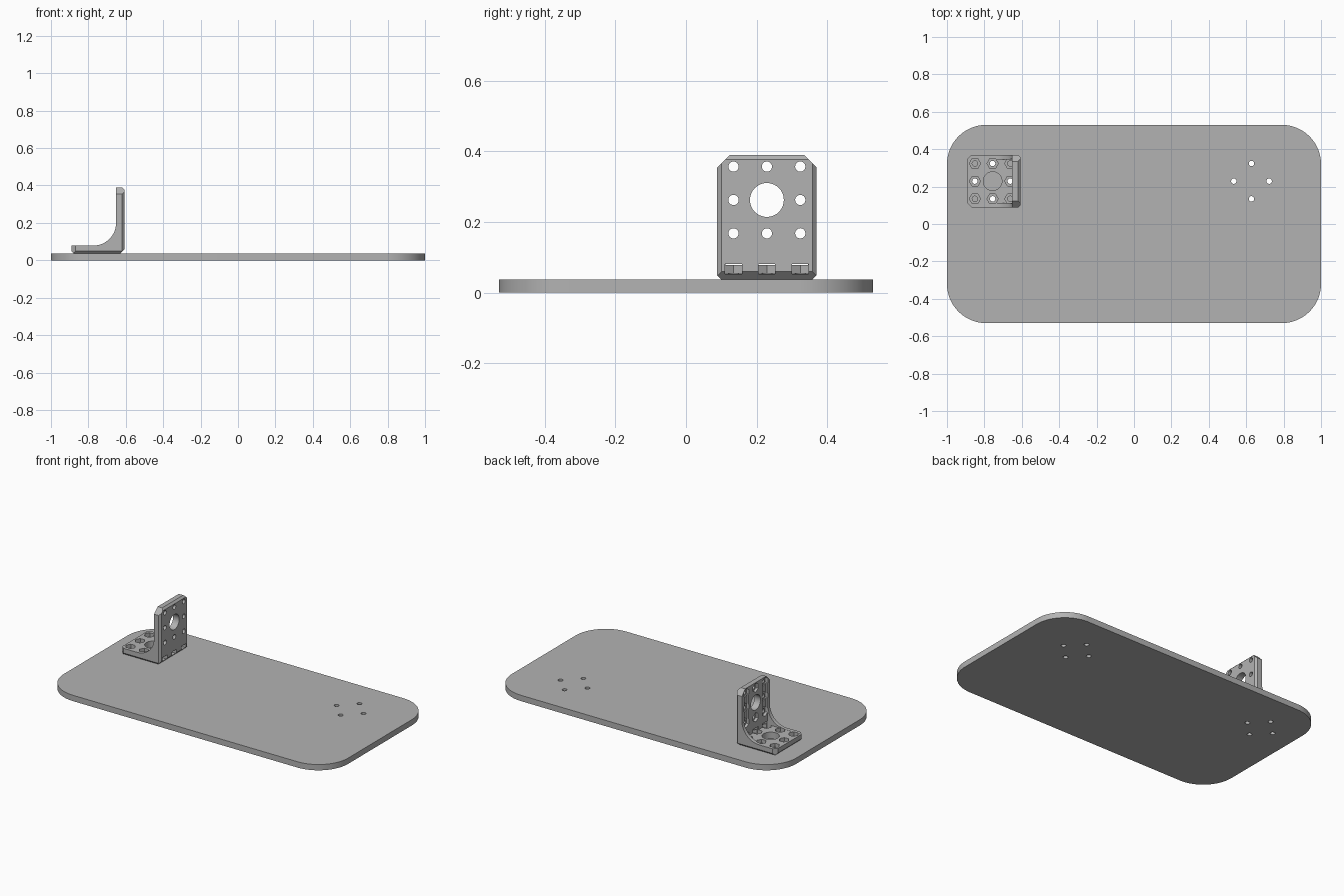
import bpy, bmesh, math
from mathutils import Vector

old = bpy.data.objects.get("Cube")
if old:
    bpy.data.objects.remove(old, do_unlink=True)

grey = bpy.data.materials.new("plain grey")
grey.use_nodes = True
colour = (0.45, 0.45, 0.45, 1)
grey.diffuse_color = colour
grey.node_tree.nodes["Principled BSDF"].inputs["Base Color"].default_value = colour


def to_object(bm, name):
    bmesh.ops.recalc_face_normals(bm, faces=bm.faces)
    mesh = bpy.data.meshes.new(name)
    bm.to_mesh(mesh)
    bm.free()
    obj = bpy.data.objects.new(name, mesh)
    bpy.context.collection.objects.link(obj)
    mesh.materials.append(grey)
    return obj


def prism(name, points, direction):
    """Extrude a flat outline of 3D points along a direction."""
    bm = bmesh.new()
    face = bm.faces.new([bm.verts.new(p) for p in points])
    out = bmesh.ops.extrude_face_region(bm, geom=[face])
    moved = [v for v in out["geom"] if isinstance(v, bmesh.types.BMVert)]
    bmesh.ops.translate(bm, verts=moved, vec=direction)
    return to_object(bm, name)


def box_mesh(low, high):
    bm = bmesh.new()
    bmesh.ops.create_cube(bm, size=1)
    for v in bm.verts:
        v.co = [high[i] if v.co[i] > 0 else low[i] for i in range(3)]
    return bm


def cut(target, cutter):
    cutter.hide_render = True
    mod = target.modifiers.new("cut", "BOOLEAN")
    mod.operation = "DIFFERENCE"
    mod.solver = "EXACT"
    mod.object = cutter
    bpy.context.view_layer.objects.active = target
    bpy.ops.object.modifier_apply(modifier=mod.name)
    bpy.data.objects.remove(cutter, do_unlink=True)


def cut_box(target, low, high):
    cut(target, to_object(box_mesh(low, high), "box_cutter"))


def drill(target, start, length, radius, axis="z", sides=24):
    """Round hole or hexagonal pocket, running along +axis from start."""
    points = []
    for i in range(sides):
        a = 2 * math.pi * i / sides
        u, v = radius * math.cos(a), radius * math.sin(a)
        points.append(Vector(start) + Vector((u, v, 0) if axis == "z" else (0, v, u)))
    cut(target, prism("drill", points,
                      (0, 0, length) if axis == "z" else (length, 0, 0)))


def arc(cx, cy, r, start, end, steps):
    return [(cx + r * math.cos(math.radians(start + (end - start) * i / steps)),
             cy + r * math.sin(math.radians(start + (end - start) * i / steps)))
            for i in range(steps + 1)]


# Shared layout
TOP, CX, CY, PITCH = 0.037, -0.756, 0.229, 0.0945
X0, X1, Z1, HALF = -0.89, -0.608, 0.389, 0.141
WALL, FLOOR, WALL_Z = -0.652, 0.079, 0.262
HOLE = 0.0145
grid = [(i, j) for i in (-1, 0, 1) for j in (-1, 0, 1)]
cross = [(1, 0), (-1, 0), (0, 1), (0, -1)]

# Base plate with rounded corners
R = 0.21
outline = []
for sx, sy, a in ((1, 1, 0), (-1, 1, 90), (-1, -1, 180), (1, -1, 270)):
    outline += arc(sx * (1 - R), sy * (0.53 - R), R, a, a + 90, 16)
base_plate = prism("base_plate", [(x, y, 0) for x, y in outline], (0, 0, TOP))

# Two cross patterns of mounting holes
for x in (CX, 0.628):
    for i, j in cross:
        drill(base_plate, (x + i * PITCH, CY + j * PITCH, -0.1), 0.3, HOLE)

# Angle bracket: chamfered block
low, high = (X0, CY - HALF, TOP), (X1, CY + HALF, Z1)
bm = box_mesh(low, high)


def chamfer(sx, sy, sz, depth):
    normal = Vector((sx, sy, sz))
    corner = Vector([high[i] if normal[i] > 0 else low[i] for i in range(3)])
    axis = 0 if sx else 1
    corner[axis] -= normal[axis] * depth
    res = bmesh.ops.bisect_plane(bm, geom=bm.verts[:] + bm.edges[:] + bm.faces[:],
                                 plane_co=corner, plane_no=normal, clear_outer=True)
    edges = [e for e in res["geom_cut"] if isinstance(e, bmesh.types.BMEdge)]
    bmesh.ops.holes_fill(bm, edges=edges)


for s in (-1, 1):
    chamfer(0, s, 1, 0.035)
    chamfer(-1, s, 0, 0.022)
    chamfer(1, s, 0, 0.012)
    chamfer(0, s, -1, 0.012)
chamfer(1, 0, -1, 0.022)
chamfer(1, 0, 1, 0.012)
chamfer(-1, 0, -1, 0.012)
bracket = to_object(bm, "angle_bracket")

# Curved gusset profile, then the hollow between the gussets
r = WALL + 0.772
profile = [(WALL, 0.6)] + arc(WALL - r, FLOOR + r, r, 0, -90, 16)
profile += [(-1.1, FLOOR), (-1.1, 0.6)]
cut(bracket, prism("gusset_cutter", [(x, CY - 0.3, z) for x, z in profile], (0, 0.6, 0)))
inner = HALF - 0.024
cut_box(bracket, (-1.2, CY - inner, FLOOR - 0.001), (WALL + 0.001, CY + inner, 0.7))

# Large centre openings
drill(bracket, (CX, CY, -0.1), 0.3, 0.05, sides=40)
drill(bracket, (-0.7, CY, WALL_Z), 0.3, 0.048, "x", 40)

# Bolt holes with hexagonal nut pockets on both legs
for i, j in grid:
    if (i, j) == (0, 0):
        continue
    y = CY + j * PITCH
    x, z = CX + i * PITCH, WALL_Z + i * PITCH
    drill(bracket, (x, y, 0.055), 0.045, 0.03, sides=6)
    drill(bracket, (x, y, 0), 0.07, HOLE)
    drill(bracket, (WALL - 0.02, y, z), 0.038, 0.029, "x", 6)
    drill(bracket, (WALL, y, z), 0.2, HOLE, "x")

# Relief slots through the wall foot and grooves joining the side pockets
for j in (-1, 0, 1):
    y = CY + j * PITCH
    cut_box(bracket, (CX + PITCH, y - 0.0235, 0.052), (-0.5, y + 0.0235, 0.0805))
    if j:
        cut_box(bracket, (WALL - 0.01, y - 0.02, WALL_Z - PITCH),
                (WALL + 0.012, y + 0.02, WALL_Z + PITCH))

# Smooth the rounded sides, keep hard edges
bpy.ops.object.select_all(action="DESELECT")
for obj in (base_plate, bracket):
    obj.select_set(True)
bpy.context.view_layer.objects.active = base_plate
bpy.ops.object.shade_smooth_by_angle(angle=math.radians(30))
